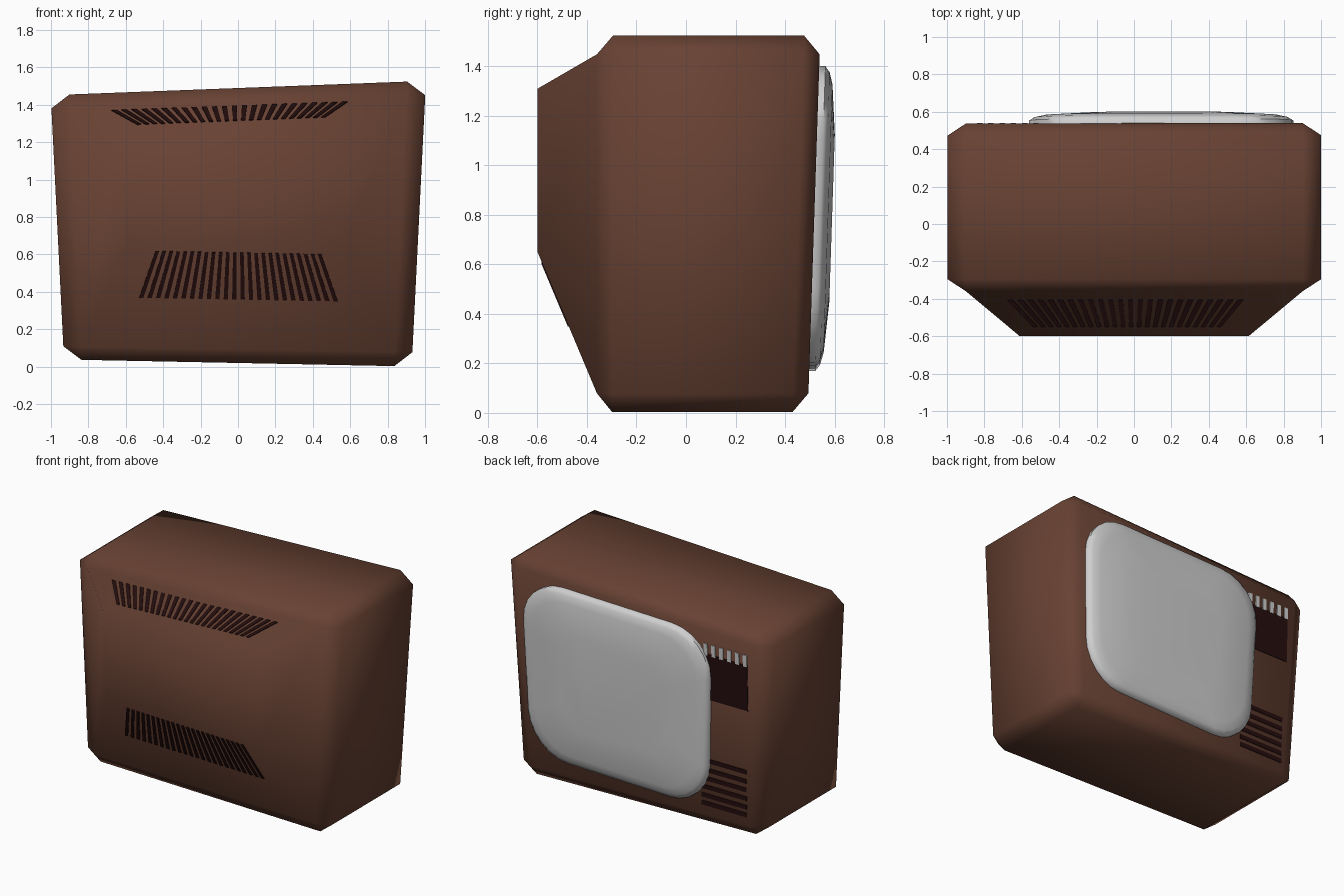
import bpy, bmesh, math
from mathutils import Vector

if "Cube" in bpy.data.objects:
    bpy.data.objects.remove(bpy.data.objects["Cube"])


def material(name, rgb):
    m = bpy.data.materials.new(name)
    m.diffuse_color = (*rgb, 1)
    m.use_nodes = True
    m.node_tree.nodes["Principled BSDF"].inputs["Base Color"].default_value = m.diffuse_color
    return m


BROWN = material("brown casing", (0.138, 0.054, 0.033))
DARK = material("dark vents", (0.018, 0.004, 0.004))
GREY = material("pale grey glass", (0.62, 0.62, 0.62))


def finish(bm, name, mat, smooth=None):
    bmesh.ops.recalc_face_normals(bm, faces=bm.faces[:])
    me = bpy.data.meshes.new(name)
    bm.to_mesh(me)
    bm.free()
    ob = bpy.data.objects.new(name, me)
    bpy.context.collection.objects.link(ob)
    me.materials.append(mat)
    if smooth:
        bpy.ops.object.select_all(action='DESELECT')
        ob.select_set(True)
        bpy.context.view_layer.objects.active = ob
        bpy.ops.object.shade_smooth_by_angle(angle=math.radians(smooth))
    return ob


def screen_side_y(z):
    """The screen side of the casing leans outward towards the top."""
    return 0.492 + 0.033 * z


def casing_point(x, y, z):
    """Maps a cube of -1..1 to the crooked casing."""
    xx = x * 0.98
    top, bot = 1.49 + 0.039 * xx, 0.02 - 0.019 * xx
    zz = bot + (z + 1) / 2 * (top - bot)
    xx = x * (0.9285 + 0.05 * zz)
    if abs(y) < 0.95:
        y = math.copysign(0.855, y)
    yy = -0.36 + (y + 1) / 2 * (screen_side_y(zz) + 0.36)
    return Vector((xx, yy, zz))


def rear_point(p, upper):
    """Tapers a corner of the back face to the small rear plate."""
    x = p.x * 0.68
    return Vector((x, -0.6, 1.285 + 0.04 * x if upper else 0.662 - 0.02 * x))


# Casing: chamfered cube, bent out of square, with a tapered hump on the back
bm = bmesh.new()
bmesh.ops.create_cube(bm, size=2)
bmesh.ops.bevel(bm, geom=bm.edges[:], offset=0.1, segments=1, affect='EDGES')
for v in bm.verts:
    v.co = casing_point(*v.co)
bm.normal_update()
back = min(bm.faces, key=lambda f: f.calc_center_median().y)
hump = bmesh.ops.extrude_discrete_faces(bm, faces=[back])["faces"][0]
for v in hump.verts:
    v.co = rear_point(v.co, v.co.z > 0.7)
finish(bm, "casing", BROWN, 180)


def plates(name, mat, quads, push):
    """Thin plates: each quad is lifted by push and given a small depth."""
    bm = bmesh.new()
    for q in quads:
        lo = [bm.verts.new(p - push * 0.4) for p in q]
        hi = [bm.verts.new(p + push) for p in q]
        bm.faces.new(lo)
        bm.faces.new(hi)
        for i in range(4):
            j = (i + 1) % 4
            bm.faces.new((lo[i], lo[j], hi[j], hi[i]))
    return finish(bm, name, mat)


# Rear vents: fanned slots on the upper and lower slopes of the hump
def slope_vents(name, upper, u0, u1, v0, v1, count):
    z = 0.9999 if upper else -0.9999
    a = casing_point(-0.9, -1, z * 0.9)
    b = casing_point(0.9, -1, z * 0.9)
    c, d = rear_point(a, upper), rear_point(b, upper)
    n = (b - a).cross(c - a).normalized()
    if n.y > 0:
        n = -n

    def at(u, v):
        return a.lerp(b, u).lerp(c.lerp(d, u), v)

    step = (u1 - u0) / count
    quads = []
    for i in range(count):
        s = u0 + i * step
        e = s + step * 0.5
        quads.append([at(s, v0), at(e, v0), at(e, v1), at(s, v1)])
    plates(name, DARK, quads, n * 0.005)


slope_vents("upper_rear_vents", True, 0.10, 0.86, 0.18, 0.78, 24)
slope_vents("lower_rear_vents", False, 0.13, 0.89, 0.47, 0.91, 24)


# Control panel, pale keys and speaker slots beside the screen
def front_quad(x0, x1, z0, z1):
    return [Vector((x, screen_side_y(z), z))
            for x, z in ((x0, z0), (x1, z0), (x1, z1), (x0, z1))]


OUT = Vector((0, 0.004, 0))
plates("control_panel", DARK, [front_quad(-0.84, -0.5, 0.917, 1.235)], OUT)
plates("control_keys", GREY,
       [front_quad(-0.84 + i * 0.06, -0.81 + i * 0.06, 1.225, 1.305) for i in range(6)],
       OUT * 1.5)
plates("speaker_slots", DARK,
       [front_quad(-0.815, -0.47, z, z + 0.03) for z in
        (0.17, 0.225, 0.285, 0.345, 0.405, 0.47)], OUT)


# Screen: domed rounded panel, narrower at the bottom
def screen_outline():
    hw, hh, r, seg = 0.71, 0.605, 0.3, 6
    pts = []
    for k, (sx, sz) in enumerate(((1, 1), (-1, 1), (-1, -1), (1, -1))):
        for i in range(seg + 1):
            t = math.radians(90 * k + 90 * i / seg)
            x = sx * (hw - r) + r * math.cos(t)
            z = sz * (hh - r) + r * math.sin(t)
            pts.append((x * (0.98 + 0.05 * z), z + 0.025 * x))
    return pts


bm = bmesh.new()
rings = []
for s, lift in ((1, -0.01), (1, 0.025), (0.96, 0.043), (0.88, 0.056), (0.55, 0.072)):
    ring = []
    for x, z in screen_outline():
        zz = 0.785 + z * s
        ring.append(bm.verts.new((0.145 + x * s, screen_side_y(zz) + lift, zz)))
    rings.append(ring)
n = len(rings[0])
for r0, r1 in zip(rings, rings[1:]):
    for i in range(n):
        j = (i + 1) % n
        bm.faces.new((r0[i], r0[j], r1[j], r1[i]))
bm.faces.new(rings[-1])
bm.faces.new(rings[0][::-1])
finish(bm, "screen", GREY, 60)
